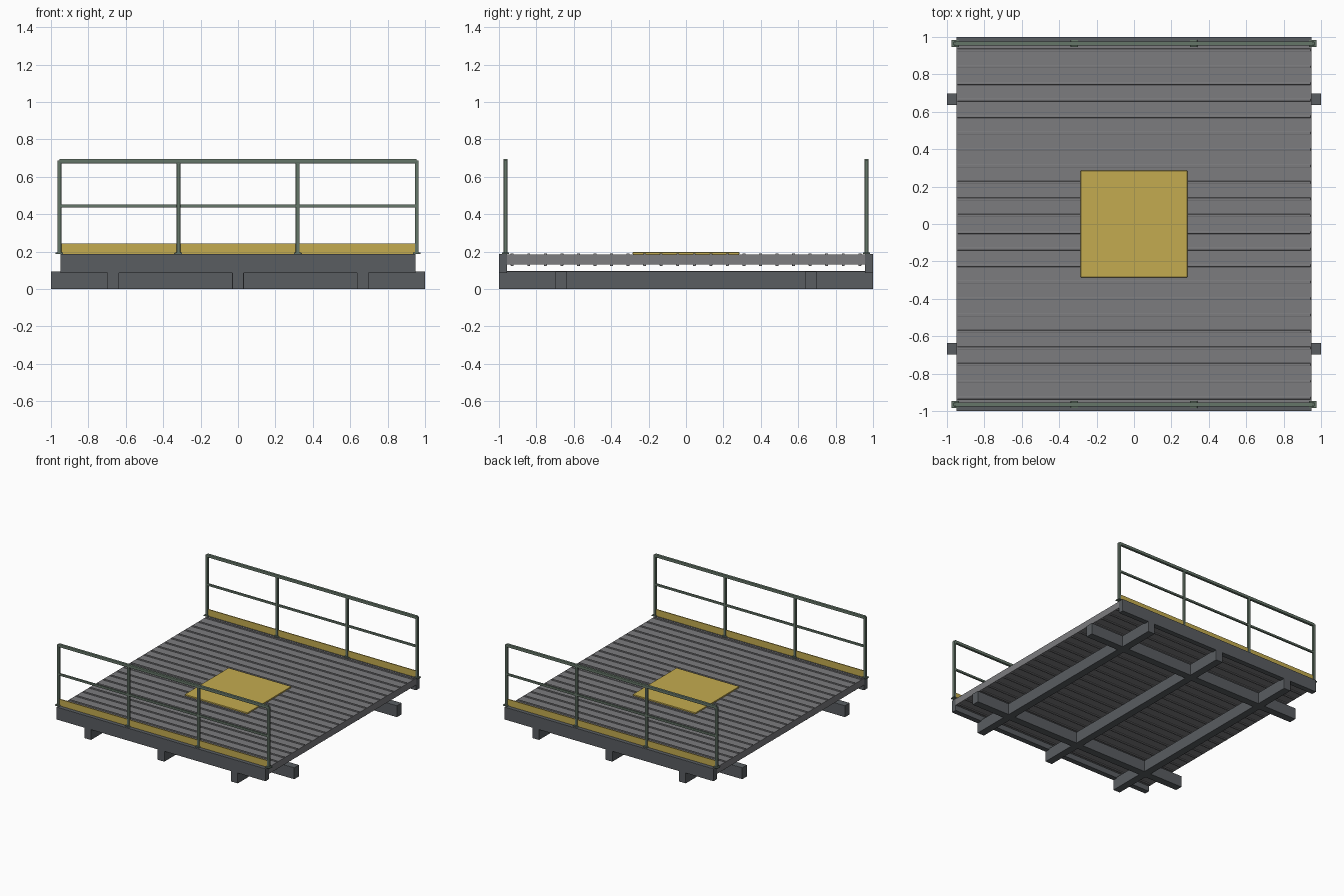
import bpy

if "Cube" in bpy.data.objects:
    bpy.data.objects.remove(bpy.data.objects["Cube"])


def material(name, rgb):
    m = bpy.data.materials.new(name)
    m.diffuse_color = (*rgb, 1)
    m.use_nodes = True
    m.node_tree.nodes["Principled BSDF"].inputs["Base Color"].default_value = m.diffuse_color
    return m


STEEL = material("dark_steel", (0.10, 0.11, 0.12))
DECK = material("deck_grey", (0.20, 0.20, 0.21))
GREEN = material("rail_green", (0.13, 0.18, 0.14))
YELLOW = material("safety_yellow", (0.55, 0.41, 0.08))


def box(name, x, y, z, mat, bevel=0.0):
    """Box from (min, max) ranges on each axis, with optional edge bevel."""
    ranges = (x, y, z)
    bpy.ops.mesh.primitive_cube_add(size=1, location=[(a + b) / 2 for a, b in ranges])
    o = bpy.context.object
    o.name = name
    o.scale = [b - a for a, b in ranges]
    bpy.ops.object.transform_apply(location=False, rotation=False, scale=True)
    o.data.materials.append(mat)
    if bevel:
        mod = o.modifiers.new("bevel", "BEVEL")
        mod.width = bevel
        mod.segments = 2
    return o


def around(c, half):
    return (c - half, c + half)


# Crossing support beams
for x in (-0.667, 0, 0.667):
    box("lengthwise_beam", around(x, 0.031), (-1, 1), (0, 0.095), STEEL, 0.002)
for y in (-0.667, 0.667):
    box("cross_beam", (-1, 1), around(y, 0.031), (0, 0.0945), STEEL, 0.002)

# Deck slab with raised ribs on top and underside
box("deck", (-0.95, 0.95), (-0.956, 0.956), (0.13, 0.185), DECK)
for i in range(22):
    y = (i - 10.5) * 0.0885
    box("deck_rib", (-0.945, 0.945), around(y, 0.008), (0.123, 0.191), DECK, 0.003)

# Central yellow pad
box("centre_pad", around(0, 0.285), around(0, 0.285), (0.185, 0.197), YELLOW, 0.002)

# Edge beams, guard rails and toe boards on both sides
for s in (-1, 1):
    yc = s * 0.965
    box("edge_beam", (-0.95, 0.95), around(s * 0.978, 0.022), (0.085, 0.188), STEEL, 0.002)
    box("toe_board", (-0.95, 0.95), around(yc, 0.004), (0.188, 0.242), YELLOW)
    box("top_rail", (-0.955, 0.955), around(yc, 0.011), (0.671, 0.695), GREEN, 0.004)
    box("middle_rail", (-0.955, 0.955), around(yc, 0.008), (0.436, 0.453), GREEN, 0.003)
    for i in range(4):
        x = -0.955 + i * 0.6367
        box("rail_post", around(x, 0.010), around(yc, 0.010), (0.186, 0.688), GREEN, 0.003)
        box("post_foot", around(x, 0.020), around(yc, 0.019), (0.186, 0.195), GREEN, 0.002)
